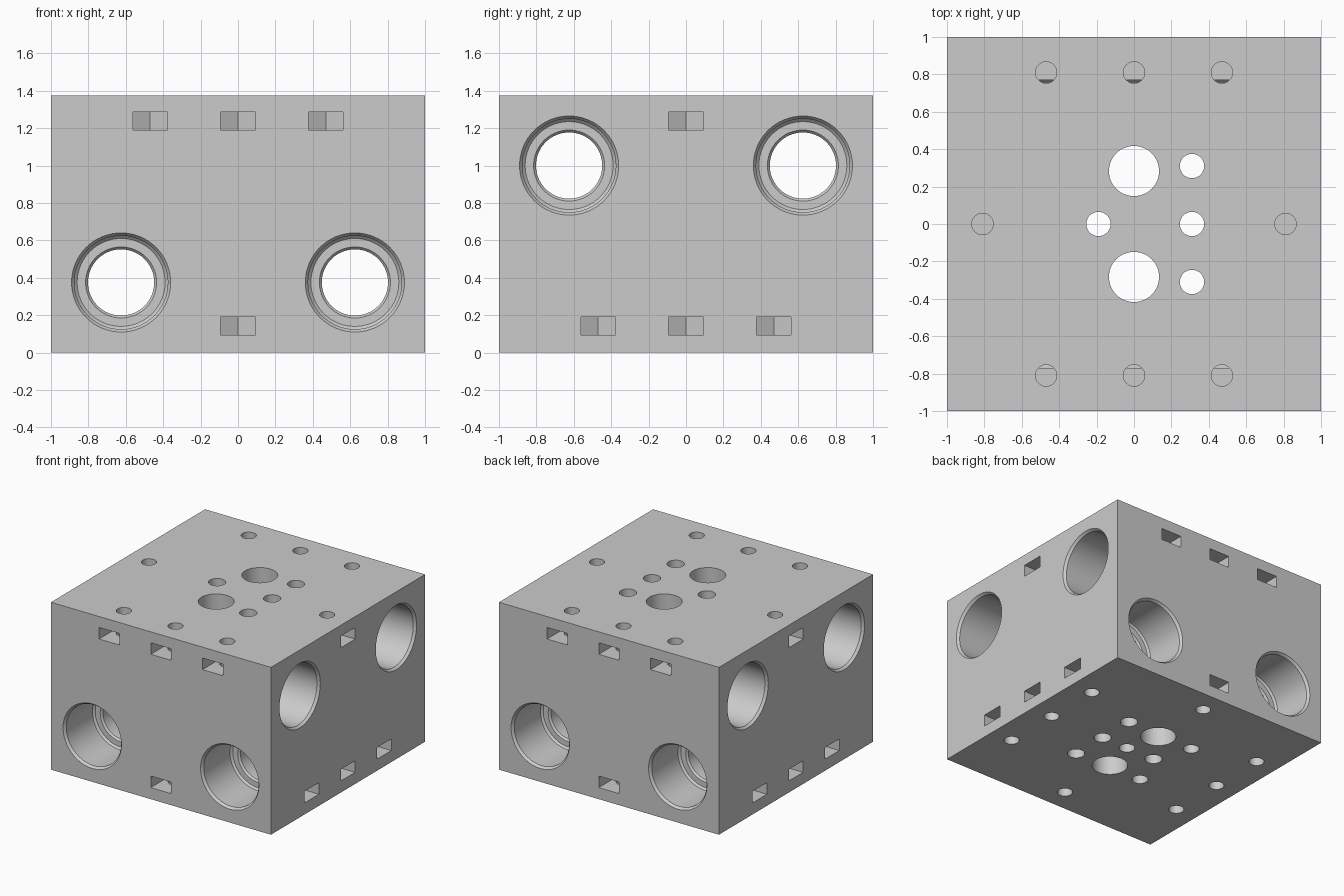
import bpy, bmesh, math
from mathutils import Matrix, Vector

HALF, HEIGHT = 1.0, 1.375
EDGE = 0.81       # fastener hole distance from centre
STEP = 0.47       # spacing between fastener holes
BORE = 0.625      # guide bore offset from centre

default = bpy.data.objects.get("Cube")
if default:
    bpy.data.objects.remove(default, do_unlink=True)

grey = bpy.data.materials.new("plain_grey")
grey.use_nodes = True
colour = (0.6, 0.6, 0.6, 1.0)
grey.diffuse_color = colour
grey.node_tree.nodes["Principled BSDF"].inputs["Base Color"].default_value = colour


def make_object(name, bm):
    bmesh.ops.recalc_face_normals(bm, faces=bm.faces)
    mesh = bpy.data.meshes.new(name)
    bm.to_mesh(mesh)
    bm.free()
    mesh.materials.append(grey)
    obj = bpy.data.objects.new(name, mesh)
    bpy.context.collection.objects.link(obj)
    return obj


def revolve(bm, profile, matrix, sides=64):
    """Closed solid of (radius, height) rings around local z."""
    rings = []
    for r, h in profile:
        rings.append([bm.verts.new(matrix @ Vector((
            r * math.cos(math.tau * i / sides), r * math.sin(math.tau * i / sides), h)))
            for i in range(sides)])
    for a, b in zip(rings, rings[1:]):
        for i in range(sides):
            j = (i + 1) % sides
            bm.faces.new((a[i], a[j], b[j], b[i]))
    bm.faces.new(rings[0][::-1])
    bm.faces.new(rings[-1])


def hole(bm, x, y, radius, low, high):
    revolve(bm, [(radius, low), (radius, high)], Matrix.Translation((x, y, 0)), 48)


def nut_slot(bm, angle, along, z):
    """Pocket with a pointed inner end, open to the side at the given angle."""
    w, deep, h = 0.0925, 0.0535, 0.0475
    outline = [(w, -1.1), (w, deep - EDGE), (0, 2 * deep - EDGE), (-w, deep - EDGE), (-w, -1.1)]
    turn = Matrix.Rotation(angle, 4, 'Z')
    base = [bm.verts.new(turn @ Vector((x + along, y, z - h))) for x, y in outline]
    face = bm.faces.new(base)
    grown = bmesh.ops.extrude_face_region(bm, geom=[face])
    moved = [v for v in grown["geom"] if isinstance(v, bmesh.types.BMVert)]
    bmesh.ops.translate(bm, verts=moved, vec=(0, 0, 2 * h))


# Solid block
bm = bmesh.new()
bmesh.ops.create_cube(bm, size=1, matrix=Matrix.Translation((0, 0, HEIGHT / 2))
                      @ Matrix.Diagonal((2 * HALF, 2 * HALF, HEIGHT, 1)))
block = make_object("block", bm)

# Stepped guide bores: two low along y, two high along x
bores = bmesh.new()
end = [(0.28, -1.02), (0.25, -0.98), (0.25, -0.64), (0.235, -0.625),
       (0.19, -0.625), (0.177, -0.61)]
profile = end + [(r, -h) for r, h in reversed(end)]
for side in (-BORE, BORE):
    revolve(bores, profile, Matrix.Translation((side, 0, 0.375)) @ Matrix.Rotation(math.pi / 2, 4, 'X'))
    revolve(bores, profile, Matrix.Translation((0, side, 1.0)) @ Matrix.Rotation(math.pi / 2, 4, 'Y'))

# Vertical holes
shafts = bmesh.new()
top, bottom, depth = HEIGHT + 0.05, -0.05, 0.275
for s in (-1, 1):
    for k in (-STEP, 0, STEP):
        hole(shafts, k, s * EDGE, 0.057, HEIGHT - depth, top)
        hole(shafts, s * EDGE, k, 0.057, bottom, depth)
    hole(shafts, s * EDGE, 0, 0.057, HEIGHT - depth, top)
    hole(shafts, 0, s * EDGE, 0.057, bottom, depth)
    hole(shafts, 0, s * 0.283, 0.134, bottom, top)
    hole(shafts, 0.31, s * 0.31, 0.065, bottom, top)
    hole(shafts, -0.31, s * 0.3, 0.06, bottom, depth)
hole(shafts, 0.31, 0, 0.065, bottom, top)
hole(shafts, -0.19, 0, 0.065, bottom, top)
hole(shafts, 0.07, 0, 0.06, bottom, depth)

# Nut slots on all four sides
slots = bmesh.new()
upper, lower = 1.2375, 0.1425
for turn in (0, math.pi):
    for k in (-STEP, 0, STEP):
        nut_slot(slots, turn, k, upper)
        nut_slot(slots, turn + math.pi / 2, k, lower)
    nut_slot(slots, turn, 0, lower)
    nut_slot(slots, turn + math.pi / 2, 0, upper)

# Cut everything out of the block
bpy.ops.object.select_all(action='DESELECT')
bpy.context.view_layer.objects.active = block
block.select_set(True)
for name, cutter_bm in (("bore_cutter", bores), ("shaft_cutter", shafts), ("slot_cutter", slots)):
    cutter = make_object(name, cutter_bm)
    cutter.hide_render = True
    mod = block.modifiers.new(name, 'BOOLEAN')
    mod.operation = 'DIFFERENCE'
    mod.solver = 'EXACT'
    mod.object = cutter
    bpy.ops.object.modifier_apply(modifier=mod.name)
    bpy.data.objects.remove(cutter, do_unlink=True)

bpy.ops.object.shade_smooth_by_angle(angle=math.radians(25))
